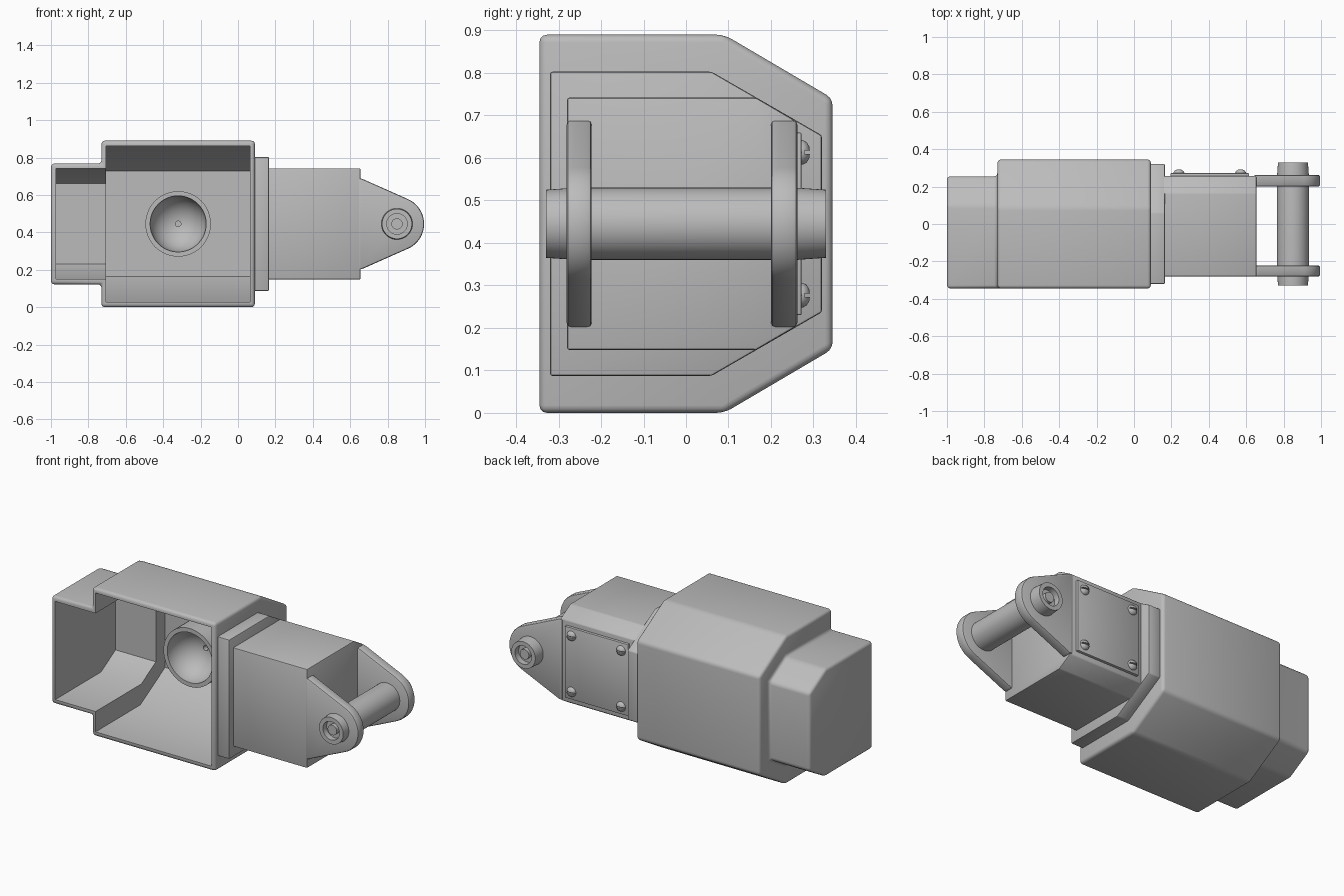
import bpy, bmesh, math
from mathutils import Vector, Matrix

if "Cube" in bpy.data.objects:
    bpy.data.objects.remove(bpy.data.objects["Cube"])

grey = bpy.data.materials.new("plain_grey")
grey.use_nodes = True
colour = (0.5, 0.5, 0.5, 1)
grey.diffuse_color = colour
grey.node_tree.nodes["Principled BSDF"].inputs["Base Color"].default_value = colour

MID = 0.445  # height of the symmetry plane


def add(name, bm):
    bmesh.ops.recalc_face_normals(bm, faces=bm.faces[:])
    mesh = bpy.data.meshes.new(name)
    bm.to_mesh(mesh)
    bm.free()
    ob = bpy.data.objects.new(name, mesh)
    bpy.context.collection.objects.link(ob)
    mesh.materials.append(grey)
    return ob


def extrude(name, points, direction):
    bm = bmesh.new()
    face = bm.faces.new([bm.verts.new(p) for p in points])
    out = bmesh.ops.extrude_face_region(bm, geom=[face])
    moved = [v for v in out["geom"] if isinstance(v, bmesh.types.BMVert)]
    bmesh.ops.translate(bm, verts=moved, vec=direction)
    return add(name, bm)


def chamfered(name, x0, x1, y0, y1, half, ychamfer, drop):
    """Block along x whose two rear edges are cut off."""
    top = [(y0, half), (ychamfer, half), (y1, half - drop)]
    outline = top + [(y, -h) for y, h in reversed(top)]
    return extrude(name, [(x0, y, MID + h) for y, h in outline], (x1 - x0, 0, 0))


def box(name, lo, hi):
    return extrude(name, [(lo[0], lo[1], lo[2]), (hi[0], lo[1], lo[2]),
                          (hi[0], hi[1], lo[2]), (lo[0], hi[1], lo[2])],
                   (0, 0, hi[2] - lo[2]))


def lathe(name, profile, centre, steps=48):
    """Turn (radius, y) points about an axis along y."""
    bm = bmesh.new()
    verts = [bm.verts.new((r, y, 0)) for r, y in profile]
    edges = [bm.edges.new(pair) for pair in zip(verts, verts[1:])]
    bmesh.ops.spin(bm, geom=verts + edges, cent=(0, 0, 0), axis=(0, 1, 0),
                   angle=math.tau, steps=steps, use_duplicate=False)
    bmesh.ops.remove_doubles(bm, verts=bm.verts[:], dist=1e-5)
    bmesh.ops.translate(bm, verts=bm.verts[:], vec=centre)
    return add(name, bm)


def bake(ob):
    graph = bpy.context.evaluated_depsgraph_get()
    mesh = bpy.data.meshes.new_from_object(ob.evaluated_get(graph))
    ob.modifiers.clear()
    ob.data = mesh


def boolean(ob, other, operation):
    mod = ob.modifiers.new("boolean", 'BOOLEAN')
    mod.operation, mod.solver, mod.object = operation, 'EXACT', other
    bake(ob)
    bpy.data.objects.remove(other)


def bevel(ob, width, segments=3):
    bm = bmesh.new()
    bm.from_mesh(ob.data)
    bmesh.ops.remove_doubles(bm, verts=bm.verts[:], dist=1e-5)
    bmesh.ops.dissolve_limit(bm, angle_limit=0.02, verts=bm.verts[:], edges=bm.edges[:])
    sharp = [e for e in bm.edges if e.is_manifold and e.calc_face_angle() > 0.3]
    bmesh.ops.bevel(bm, geom=sharp, offset=width, segments=segments,
                    profile=0.5, affect='EDGES', clamp_overlap=True)
    bm.to_mesh(ob.data)
    bm.free()


def smooth(ob, degrees=35):
    ob.data.shade_smooth()
    ob.data.set_sharp_from_angle(angle=math.radians(degrees))


# Hollow stepped housing, open at the front
housing = chamfered("housing_shell", -0.73, 0.09, -0.345, 0.345, 0.445, 0.09, 0.15)
boolean(housing, chamfered("end_section", -1.0, -0.6, -0.345, 0.255, 0.323, 0.1, 0.09), 'UNION')
bevel(housing, 0.018)
for cutter in (
        chamfered("main_cavity", -0.705, 0.065, -0.5, 0.315, 0.417, 0.08, 0.135),
        chamfered("end_cavity", -0.973, -0.6, -0.5, 0.228, 0.295, 0.09, 0.08)):
    boolean(housing, cutter, 'DIFFERENCE')

# Round cup with a hemispherical bowl inside the housing
bowl = [(0.15 * math.cos(a), 0.15 * math.sin(a))
        for a in (math.radians(84.3) * i / 14 for i in range(15))]
cup = lathe("bowl_cup", [(0.175, 0.32), (0.175, 0)] + bowl + [(0.015, 0.18), (0, 0.18)],
            (-0.32, 0, MID))

# Collar and neck block
collar = chamfered("collar", 0.08, 0.166, -0.32, 0.32, 0.358, 0.06, 0.15)
bevel(collar, 0.006, 2)
neck = chamfered("neck_block", 0.15, 0.655, -0.28, 0.256, 0.297, 0.165, 0.053)
bevel(neck, 0.006, 2)

# Pair of tapered lugs with rounded tips
PIN_X, TIP = 0.85, 0.145
arc = [math.radians(66 - 132 * i / 20) for i in range(21)]
outline = [(0.64, -0.243), (0.64, 0.243), (0.66, 0.243)]
outline += [(PIN_X + TIP * math.cos(a), TIP * math.sin(a)) for a in arc]
outline += [(0.66, -0.243)]
lugs = []
for name, y0, y1 in (("front_lug", -0.281, -0.222), ("back_lug", 0.2, 0.262)):
    lug = extrude(name, [(x, y0, MID + h) for x, h in outline], (0, y1 - y0, 0))
    bevel(lug, 0.01, 2)
    lugs.append(lug)

# Hinge pin with recessed ends
end = [(0, 0.32), (0.03, 0.32), (0.03, 0.295), (0.055, 0.295), (0.055, 0.33),
       (0.08, 0.33), (0.085, 0.26)]
pin = lathe("hinge_pin", end + [(r, -y) for r, y in reversed(end)], (PIN_X, 0, MID))

# Rear cover plate
plate = box("cover_plate", (0.195, 0.25, MID - 0.215), (0.615, 0.272, MID + 0.215))
bevel(plate, 0.004, 2)

# Slotted dome screws
screws = []
for side, x in (("left", 0.57), ("right", 0.24)):
    for level, dz in (("upper", 0.168), ("lower", -0.168)):
        z = MID + dz
        screw = lathe(f"{level}_{side}_screw",
                      [(0, 0.265), (0.029, 0.265), (0.029, 0.275), (0.024, 0.284),
                       (0.014, 0.29), (0, 0.292)], (x, 0, z), 24)
        slot = box("slot", (x - 0.05, 0.279, z - 0.004), (x + 0.05, 0.31, z + 0.004))
        boolean(screw, slot, 'DIFFERENCE')
        screws.append(screw)

for ob in [housing, cup, collar, neck, pin, plate] + lugs + screws:
    smooth(ob)
